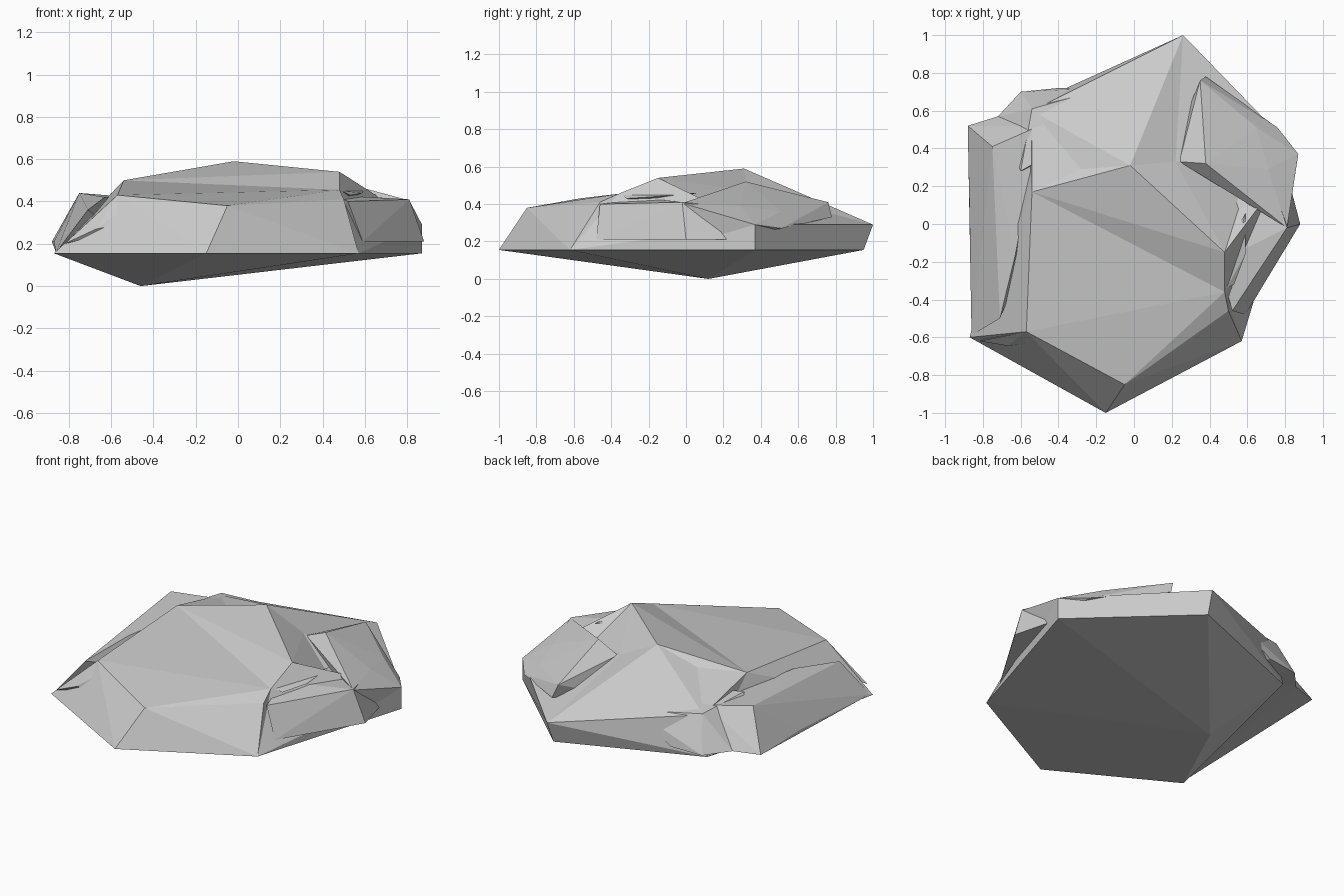
import bpy, bmesh
from mathutils import Vector
from mathutils.geometry import delaunay_2d_cdt

if "Cube" in bpy.data.objects:
    bpy.data.objects.remove(bpy.data.objects["Cube"])


def finish(name, bm):
    bmesh.ops.recalc_face_normals(bm, faces=bm.faces[:])
    mesh = bpy.data.meshes.new(name)
    bm.to_mesh(mesh)
    bm.free()
    obj = bpy.data.objects.new(name, mesh)
    bpy.context.collection.objects.link(obj)


def chunk(name, points):
    """Faceted stone piece: the convex hull of a few corner points."""
    bm = bmesh.new()
    for p in points:
        bm.verts.new(p)
    bmesh.ops.convex_hull(bm, input=bm.verts[:])
    loose = [v for v in bm.verts if not v.link_faces]
    bmesh.ops.delete(bm, geom=loose, context='VERTS')
    finish(name, bm)


def boulder(name, rim, low, apex, top, creases):
    """Triangulated top inside the rim, pointed underside; low replaces raised rim corners."""
    bm = bmesh.new()
    pts = rim + top
    vs = [bm.verts.new(p) for p in pts]
    tris = delaunay_2d_cdt([Vector(p[:2]) for p in pts], creases, [], 0, 1e-5)
    orig = tris[3]
    for f in tris[2]:
        bm.faces.new([vs[orig[i][0]] for i in f])
    n = len(rim)
    base = [bm.verts.new(low[i]) if i in low else vs[i] for i in range(n)]
    tip = bm.verts.new(apex)
    for i in range(n):
        j = (i + 1) % n
        bm.faces.new((base[j], base[i], tip))
        wall = list(dict.fromkeys((base[i], base[j], vs[j], vs[i])))
        if len(wall) > 2:
            bm.faces.new(wall)
    finish(name, bm)


# main boulder: six-sided rim, folded top, pointed underside
boulder("rock_core",
        [(-.87, -.6, .155), (-.15, -1, .155), (.57, -.62, .155),
         (.87, .37, .29), (.26, 1, .29), (-.58, .62, .155)],
        {3: (.87, .37, .155), 4: (.25, .95, .155)},
        (-.46, .12, 0),
        [(-.05, -.85, .38), (-.57, -.57, .43), (-.54, .17, .50), (-.02, .31, .59),
         (.48, -.15, .54), (.48, -.36, .455), (.50, -.46, .41), (-.54, .6, .40),
         (-.28, .29, .51), (.22, .33, .47), (.56, .1, .38)],
        [(8, 11), (8, 10), (8, 9), (9, 10), (9, 4), (6, 7), (6, 12),
         (6, 11), (7, 8), (13, 4), (1, 6), (0, 7), (2, 12)])

# shoulder on the right side
chunk("right_shoulder", [
    (.59, -.48, .21), (.88, 0, .21), (.82, .23, .21), (.52, -.46, .40),
    (.81, -.02, .41), (.71, .29, .38), (.45, -.2, .43), (.3, .3, .3)])

# ridge on the back right
chunk("back_right_ridge", [
    (.81, -.02, .405), (.71, .29, .39), (.65, .51, .36), (.35, .76, .41),
    (.38, .78, .33), (.24, .33, .46), (.38, .32, .52), (.76, .51, .27),
    (.87, .37, .29), (.82, .23, .22), (.2, .4, .25)])

# slab leaning on the left side
chunk("left_slab", [
    (-.86, -.59, .16), (-.88, .52, .21), (-.87, .1, .21), (-.72, .57, .21),
    (-.75, .41, .44), (-.71, -.5, .36), (-.63, -.17, .42), (-.5, .52, .42),
    (-.5, 0, .21), (-.55, .5, .21)])

# low piece at the back left
chunk("back_left_piece", [
    (-.6, .7, .20), (-.4, .72, .21), (-.72, .57, .21), (-.54, .61, .41),
    (-.41, .39, .45), (-.6, .28, .44), (-.15, .72, .37), (-.3, .4, .2)])

# thin chips along the front and right edges
chunk("front_chip", [(-.82, -.62, .20), (-.57, -.57, .43), (-.67, -.645, .27),
                     (0, -.63, .405), (-.46, -.62, .42), (-.4, -.5, .3)])
chunk("right_chip", [(.49, -.34, .45), (.59, .06, .46), (.59, -.16, .44),
                     (.53, -.32, .43), (.48, -.15, .40)])
